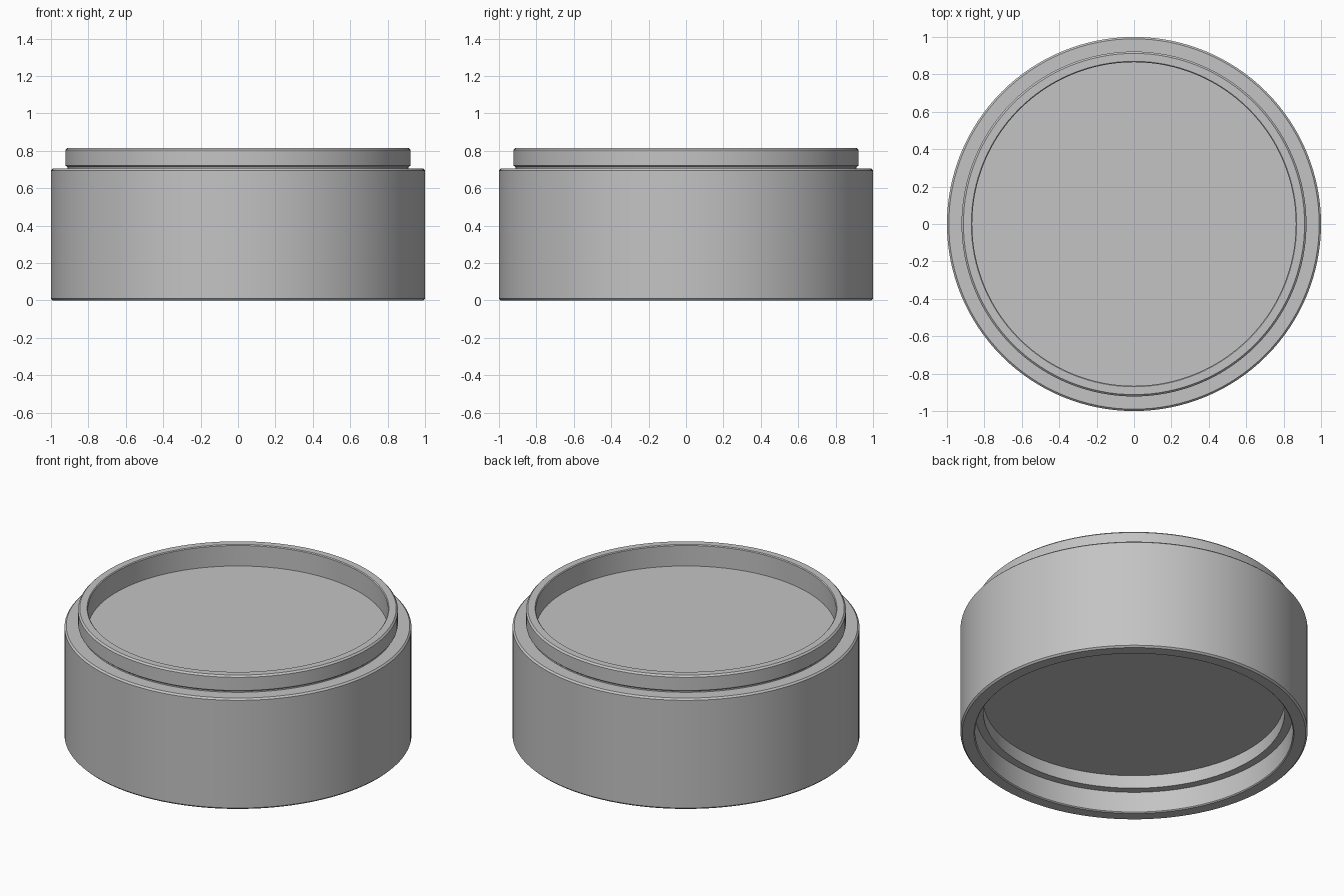
import bpy
import bmesh
import math

if "Cube" in bpy.data.objects:
    bpy.data.objects.remove(bpy.data.objects["Cube"])

grey = bpy.data.materials.new("light_grey")
grey.use_nodes = True
colour = (0.55, 0.55, 0.55, 1.0)
grey.diffuse_color = colour
grey.node_tree.nodes["Principled BSDF"].inputs["Base Color"].default_value = colour


def lathe(name, profile, segments=128):
    """Revolve an (r, z) profile about the z axis."""
    bm = bmesh.new()
    verts = [bm.verts.new((r, 0, z)) for r, z in profile]
    edges = [bm.edges.new(pair) for pair in zip(verts, verts[1:])]
    bmesh.ops.spin(bm, geom=verts + edges, cent=(0, 0, 0), axis=(0, 0, 1),
                   angle=math.tau, steps=segments, use_duplicate=False)
    bmesh.ops.remove_doubles(bm, verts=bm.verts, dist=0.0005)
    bmesh.ops.recalc_face_normals(bm, faces=bm.faces)
    mesh = bpy.data.meshes.new(name)
    bm.to_mesh(mesh)
    bm.free()
    obj = bpy.data.objects.new(name, mesh)
    bpy.context.collection.objects.link(obj)
    mesh.materials.append(grey)
    return obj


# Stacking container: stepped socket below, body wall, undercut lip, top tray
body = lathe("container_body", [
    (0, 0.22), (0.868, 0.22),                                  # socket ceiling
    (0.868, 0.137), (0.916, 0.137), (0.916, 0.006), (0.922, 0),  # socket step
    (0.99, 0), (1, 0.01), (1, 0.695), (0.99, 0.705),           # outer wall
    (0.912, 0.705), (0.912, 0.713), (0.922, 0.721),            # neck under lip
    (0.922, 0.805), (0.912, 0.815),                            # lip
    (0.87, 0.815), (0.865, 0.81), (0.865, 0.68), (0, 0.68),    # tray
])
bpy.ops.object.select_all(action="DESELECT")
body.select_set(True)
bpy.context.view_layer.objects.active = body
bpy.ops.object.shade_smooth_by_angle(angle=math.radians(30))

# Small stop on the socket step
angle = math.radians(-6)
bpy.ops.mesh.primitive_cube_add(
    size=1, location=(0.893 * math.cos(angle), 0.893 * math.sin(angle), 0.137),
    rotation=(0, 0, angle))
stop = bpy.context.object
stop.name = "socket_stop"
stop.scale = (0.05, 0.02, 0.03)
stop.data.materials.append(grey)
